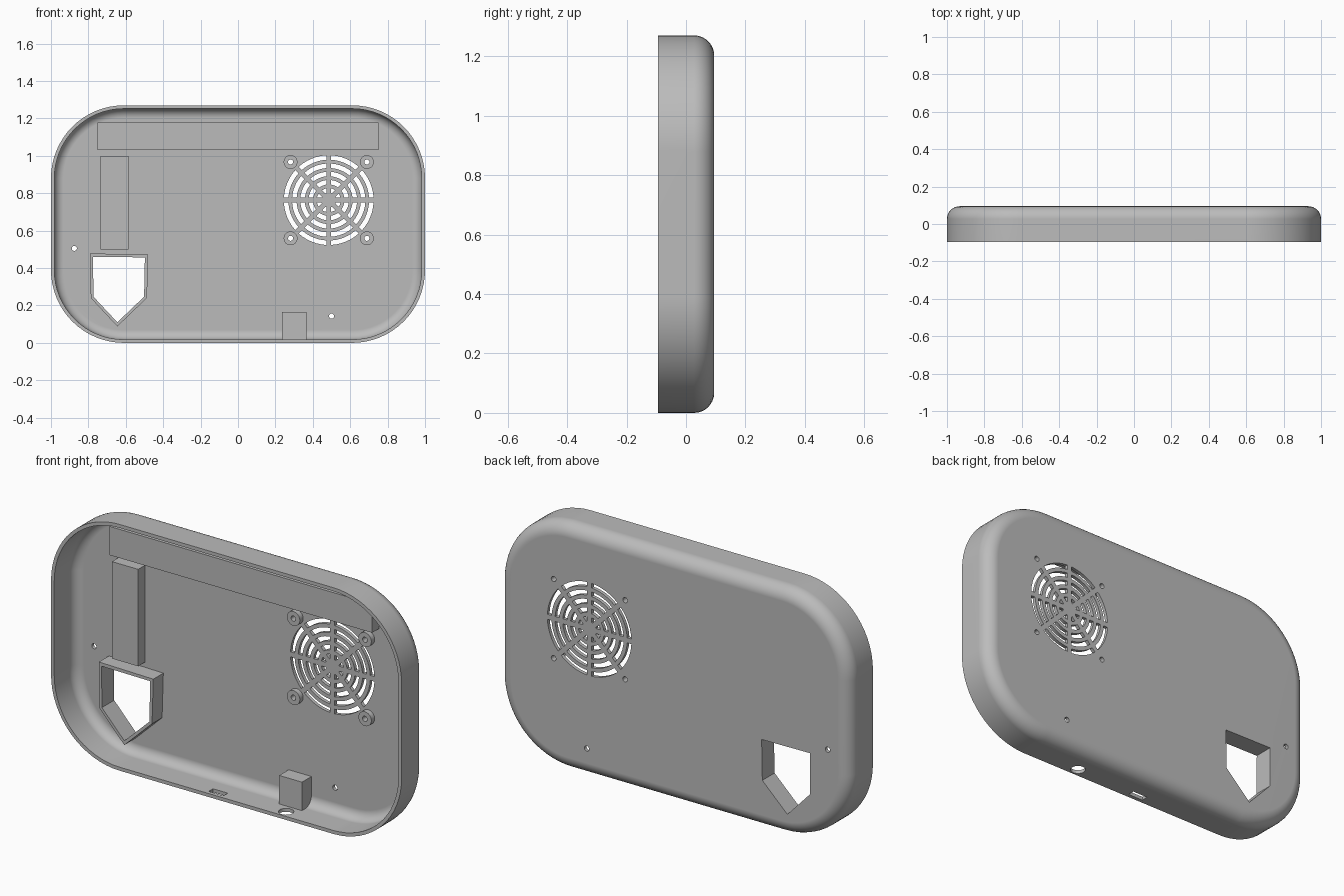
import bpy, bmesh
from math import sin, cos, asin, pi, radians

cube = bpy.data.objects.get("Cube")
if cube:
    bpy.data.objects.remove(cube, do_unlink=True)

gray = bpy.data.materials.new("plain gray")
gray.use_nodes = True
gray.diffuse_color = (0.5, 0.5, 0.5, 1)
gray.node_tree.nodes["Principled BSDF"].inputs["Base Color"].default_value = (0.5, 0.5, 0.5, 1)

HEIGHT, DEPTH, CORNER = 1.27, 0.095, 0.39
WALL, FILLET = 0.018, 0.068
FLOOR = DEPTH - WALL
EMBED = DEPTH - 0.008


def finish(name, bm):
    bmesh.ops.recalc_face_normals(bm, faces=bm.faces[:])
    mesh = bpy.data.meshes.new(name)
    bm.to_mesh(mesh)
    bm.free()
    mesh.materials.append(gray)
    obj = bpy.data.objects.new(name, mesh)
    bpy.context.collection.objects.link(obj)
    return obj


def bridge(bm, a, b):
    for i in range(len(a)):
        j = (i + 1) % len(a)
        bm.faces.new((a[i], a[j], b[j], b[i]))


def ring(bm, outline, y):
    return [bm.verts.new((x, y, z)) for x, z in outline]


def prism(bm, outline, y0, y1):
    a, b = ring(bm, outline, y0), ring(bm, outline, y1)
    bridge(bm, a, b)
    bm.faces.new(a)
    bm.faces.new(b)


def tube(name, outer, inner, y0, y1):
    bm = bmesh.new()
    loops = [ring(bm, outer, y0), ring(bm, outer, y1), ring(bm, inner, y1), ring(bm, inner, y0)]
    for i in range(4):
        bridge(bm, loops[i], loops[(i + 1) % 4])
    return finish(name, bm)


def box(name, x0, x1, z0, z1, y0):
    bm = bmesh.new()
    prism(bm, [(x0, z0), (x1, z0), (x1, z1), (x0, z1)], y0, EMBED)
    return finish(name, bm)


def circle(cx, cz, r, n=24):
    return [(cx + r * cos(2 * pi * i / n), cz + r * sin(2 * pi * i / n)) for i in range(n)]


def rounded_rect(inset, n=16):
    r, pts = CORNER - inset, []
    cx, cz = 1 - CORNER, HEIGHT / 2 - CORNER
    for q, (sx, sz) in enumerate([(1, 1), (-1, 1), (-1, -1), (1, -1)]):
        for i in range(n + 1):
            a = (q + i / n) * pi / 2
            pts.append((sx * cx + r * cos(a), HEIGHT / 2 + sz * cz + r * sin(a)))
    return pts


def smooth(obj, angle=30):
    bpy.ops.object.select_all(action='DESELECT')
    obj.select_set(True)
    bpy.context.view_layer.objects.active = obj
    bpy.ops.object.shade_smooth_by_angle(angle=radians(angle))


# Shell: open tray with rounded back edge, outer skin then inner skin
def skin(bm, inset, back, radius, steps=8):
    loops = [ring(bm, rounded_rect(inset), -DEPTH)]
    for i in range(steps + 1):
        a = i / steps * pi / 2
        loops.append(ring(bm, rounded_rect(inset + radius * (1 - cos(a))),
                          back - radius * (1 - sin(a))))
    for a, b in zip(loops, loops[1:]):
        bridge(bm, a, b)
    bm.faces.new(loops[-1])
    return loops[0]


bm = bmesh.new()
bridge(bm, skin(bm, 0, DEPTH, FILLET), skin(bm, WALL, FLOOR, FILLET - WALL))
shell = finish("shell", bm)

# Cutters for the fan grille, screw holes, window and bottom ports
FAN_X, FAN_Z, SPOKE, SLOT = 0.485, 0.763, 0.026, 0.024
CUT = (0.03, 0.2)
cut = bmesh.new()
for k in range(5):
    r1 = 0.24 - 0.044 * k
    r0 = r1 - SLOT
    for s in range(8):
        arc = []
        for r, order in ((r1, range(7)), (r0, range(6, -1, -1))):
            gap = asin(SPOKE / 2 / r)
            for i in order:
                a = s * pi / 4 + gap + (pi / 4 - 2 * gap) * i / 6
                arc.append((FAN_X + r * cos(a), FAN_Z + r * sin(a)))
        prism(cut, arc, *CUT)

screws = [(FAN_X + sx * 0.204, FAN_Z + sz * 0.204) for sx in (-1, 1) for sz in (-1, 1)]
for x, z in screws + [(-0.875, 0.505), (0.5, 0.143)]:
    prism(cut, circle(x, z, 0.0135), *CUT)

window_outer = [(-0.79, 0.478), (-0.48, 0.472), (-0.487, 0.24), (-0.645, 0.088), (-0.787, 0.24)]
window_inner = [(-0.775, 0.46), (-0.498, 0.457), (-0.502, 0.247), (-0.645, 0.11), (-0.773, 0.247)]
prism(cut, window_inner, *CUT)


def port(outline):
    a = [cut.verts.new((x, y, -0.05)) for x, y in outline]
    b = [cut.verts.new((x, y, 0.05)) for x, y in outline]
    bridge(cut, a, b)
    cut.faces.new(a)
    cut.faces.new(b)


port(circle(0.31, -0.05, 0.036))
port([(-0.115, -0.075), (-0.03, -0.075), (-0.03, -0.04), (-0.115, -0.04)])

cutter = finish("cutter", cut)
cutter.hide_render = True
mod = shell.modifiers.new("openings", 'BOOLEAN')
mod.operation, mod.solver, mod.object = 'DIFFERENCE', 'EXACT', cutter
bpy.context.view_layer.objects.active = shell
bpy.ops.object.modifier_apply(modifier=mod.name)
bpy.data.objects.remove(cutter, do_unlink=True)
smooth(shell)
weighted = shell.modifiers.new("even shading", 'WEIGHTED_NORMAL')
weighted.keep_sharp = True

# Interior parts
tube("window_frame", window_outer, window_inner, -0.005, EMBED)
for i, (x, z) in enumerate(screws):
    smooth(tube(f"fan_boss_{i + 1}", circle(x, z, 0.037), circle(x, z, 0.0135), 0.05, EMBED))
box("top_bar", -0.75, 0.75, 1.03, 1.178, 0.022)
box("side_bar", -0.735, -0.585, 0.5, 1.0, 0.022)

# Bottom block follows the curved inside of the back edge
bm = bmesh.new()
profile = [(0.0, 0.165), (EMBED, 0.165), (EMBED, 0.07), (0.07, 0.034), (0.045, 0.015), (0.0, 0.01)]
left = [bm.verts.new((0.235, y, z)) for y, z in profile]
right = [bm.verts.new((0.365, y, z)) for y, z in profile]
bridge(bm, left, right)
bm.faces.new(left)
bm.faces.new(right)
finish("bottom_block", bm)
